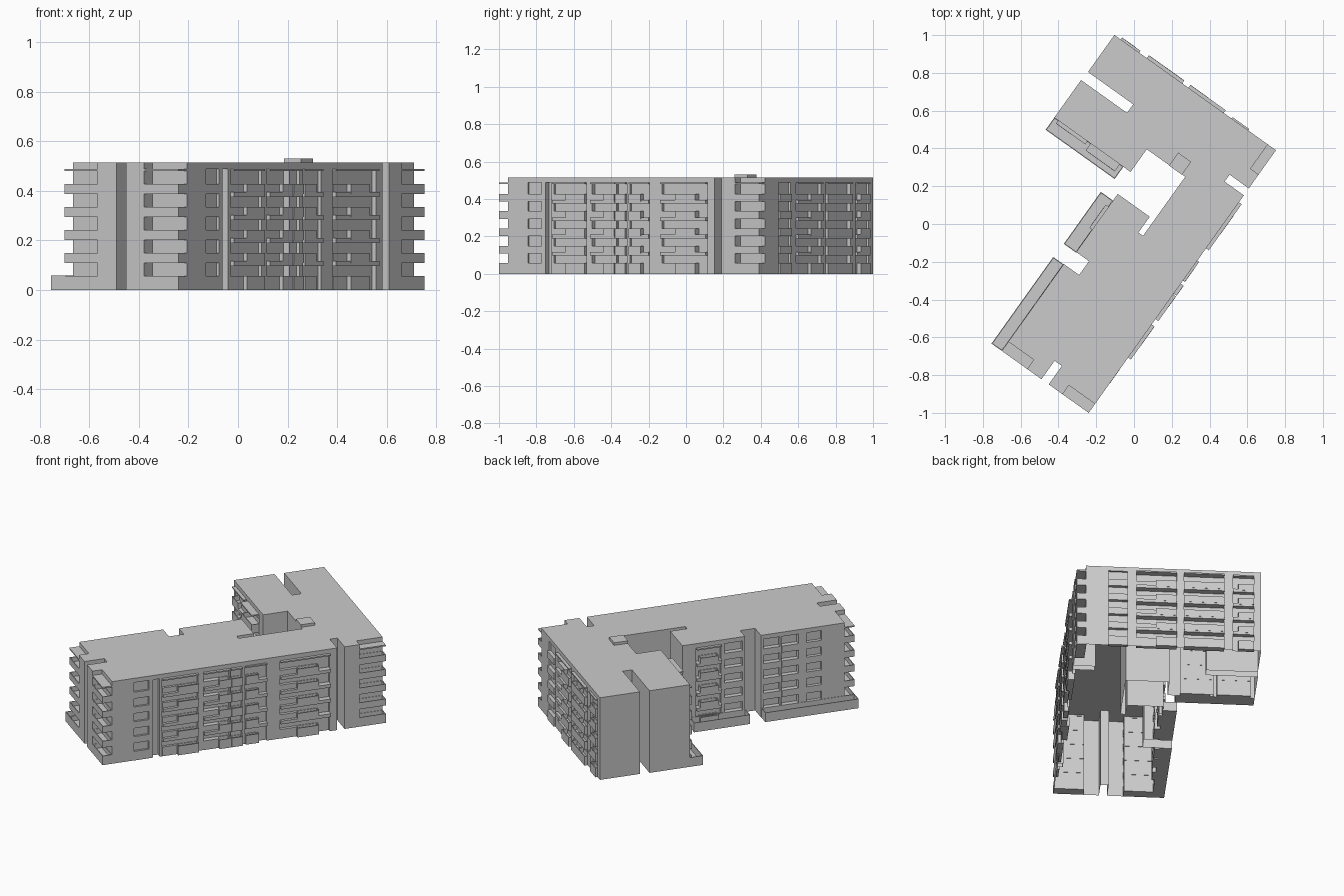
import bpy, bmesh, math
from mathutils import Matrix

if "Cube" in bpy.data.objects:
    bpy.data.objects.remove(bpy.data.objects["Cube"])

# Plan is drawn in local axes (a along the long street side, b across), then turned into place
PLACE = Matrix.Translation((-0.24, -1.0, 0)) @ Matrix.Rotation(math.radians(54.5), 4, 'Z')
ROOF, LIP, STEP, END, BACK = 0.515, 0.488, 0.0927, 1.708, 1.051


def finish(bm, name):
    bmesh.ops.recalc_face_normals(bm, faces=bm.faces)
    me = bpy.data.meshes.new(name)
    bm.to_mesh(me)
    bm.free()
    ob = bpy.data.objects.new(name, me)
    ob.matrix_world = PLACE
    bpy.context.collection.objects.link(ob)


def prism(bm, pts, z0, z1):
    """Extrude a plan outline; returns the bottom and top faces."""
    face = bm.faces.new([bm.verts.new((x, y, z0)) for x, y in pts])
    ext = bmesh.ops.extrude_face_region(bm, geom=[face], use_keep_orig=True)
    new = [g for g in ext['geom'] if isinstance(g, bmesh.types.BMVert)]
    bmesh.ops.translate(bm, verts=new, vec=(0, 0, z1 - z0))
    return face, [g for g in ext['geom'] if isinstance(g, bmesh.types.BMFace)][0]


def box(bm, r, z0, z1):
    a0, a1, b0, b1 = r
    return prism(bm, [(a0, b0), (a1, b0), (a1, b1), (a0, b1)], z0, z1)


def tray(bm, r, z0, z1, floor, wall=0.007):
    """Box with a sunken top: a balcony or terrace with parapets."""
    top = box(bm, r, z0, z1)[1]
    bm.normal_update()
    bmesh.ops.inset_region(bm, faces=[top], thickness=wall)
    ext = bmesh.ops.extrude_face_region(bm, geom=[top])
    if top.is_valid:
        bmesh.ops.delete(bm, geom=[top], context='FACES_ONLY')
    new = [g for g in ext['geom'] if isinstance(g, bmesh.types.BMVert)]
    bmesh.ops.translate(bm, verts=new, vec=(0, 0, floor - z1))


def jog(p, q, bays):
    """Edge p-q of the counter-clockwise plan, with the bays pushed inward."""
    ax = 0 if abs(q[0] - p[0]) > abs(q[1] - p[1]) else 1
    sign = 1 if q[ax] > p[ax] else -1
    pts = [p]
    for s0, s1, depth, _ in sorted(bays, key=lambda b: sign * b[0]):
        d = depth * (sign if ax == 0 else -sign)
        e0, e1 = (s0, s1) if sign > 0 else (s1, s0)
        for e, o in ((e0, 0), (e0, d), (e1, d), (e1, 0)):
            pts.append((e, p[1] + o) if ax == 0 else (p[0] + o, e))
    return pts + [q]


# Bays: (start, end, depth, parapets[(start, end, projection)])
STREET = [(.19, .28, .012, [(.19, .28, 0)]), (.306, .345, .03, []),
          (.36, .575, .014, [(.36, .45, 0), (.45, .575, .018)]),
          (.61, .77, .03, [(.61, .70, 0), (.70, .77, .018)]),
          (.775, .84, .014, [(.775, .84, .018)]),
          (.86, .99, .014, [(.86, .94, .012)]),
          (1.07, 1.37, .018, [(1.07, 1.17, 0), (1.17, 1.30, .018)])]
GABLE = [(.18, .29, .012, [(.18, .29, .008)]),
         (.34, .57, .02, [(.34, .45, 0), (.45, .57, .018)]),
         (.61, .84, .02, [(.61, .72, .018), (.72, .84, .018)]),
         (.89, 1.01, .014, [(.92, 1.01, .012)])]
COURT_A = [(.20, .29, .02, [(.20, .29, 0)]), (.34, .44, .03, [(.34, .44, 0)]),
           (.45, .55, .03, [(.45, .55, 0)])]
COURT_B = [(.67, .78, .03, [(.67, .78, 0)]), (.80, .95, .02, [(.82, .93, .018)])]
WING = [(.63, .82, .025, [(.63, .80, .045)]),
        (.84, 1.03, .025, [(.84, .93, 0), (.93, 1.03, .02)])]


def outline(cut):
    bays = lambda b: b if cut else []
    return (jog((.058, 0), (1.415, 0), bays(STREET))
            + [(1.415, .125), (1.46, .125), (1.46, 0), (1.55, 0), (1.55, .053)]
            + jog((END, .053), (END, BACK), bays(GABLE))
            + [(1.467, BACK), (1.467, .757), (1.411, .757), (1.411, 1.056)]
            + jog((1.167, 1.056), (1.167, .56), bays(WING))
            + [(1.315, .56), (1.315, .31), (.93, .31), (.93, .34), (1.033, .34)]
            + jog((1.033, .548), (.655, .548), bays(COURT_B))
            + [(.655, .465), (.565, .465)]
            + jog((.565, .565), (.06, .565), bays(COURT_A))
            + [(.06, .4), (0, .4), (0, .307), (.12, .307), (.12, .26),
               (0, .26), (0, .17), (.058, .17)])


# Hollow shell of walls with recessed bays, and the roof slab closing them
bm = bmesh.new()
caps = prism(bm, outline(True), 0, LIP)
bmesh.ops.recalc_face_normals(bm, faces=bm.faces)
bmesh.ops.delete(bm, geom=list(caps), context='FACES_ONLY')
me = bpy.data.meshes.new("walls")
bm.to_mesh(me)
bm.free()
walls = bpy.data.objects.new("walls", me)
walls.matrix_world = PLACE
bpy.context.collection.objects.link(walls)
bm = bmesh.new()
prism(bm, outline(False), LIP, ROOF)
finish(bm, "roof_slab")


def floors():
    """Bottom, top and floor heights of the balcony on each storey."""
    for k in range(5):
        z = .0163 + k * STEP
        yield (k, z if k else 0, z + .041, z + .012)


def facade(name, bays, ax, line, out):
    """Stack slabs, parapets and a canopy in every bay of one facade."""
    bm = bmesh.new()
    for s0, s1, depth, rails in bays:
        def rect(e0, e1, d):
            lo, hi = sorted((line - out * (depth + .001), line + out * d))
            return (e0, e1, lo, hi) if ax == 0 else (lo, hi, e0, e1)
        if not rails:
            continue
        proj = max(r[2] for r in rails)
        for k, z0, z1, zf in floors():
            if k and proj > .01:
                box(bm, rect(s0, s1, proj), z0 - .012, z0 + .008)
            for p0, p1, d in rails:
                if d < .01:
                    box(bm, rect(p0, p1, d + .001), z0, z1)
                else:
                    tray(bm, rect(p0, p1, d + .001), z0, z1, zf)
        if proj > .01:
            box(bm, rect(s0, s1, proj), .480, LIP)
    finish(bm, name)


facade("street_balconies", STREET, 0, 0, -1)
facade("gable_balconies", GABLE, 1, END, 1)
facade("court_balconies_south", COURT_A, 0, .565, 1)
facade("court_balconies_north", COURT_B, 0, .548, 1)
facade("wing_balconies", WING, 1, 1.167, -1)

# Corner balconies
for name, r in (("corner_balconies_left", (0, .062, .398, .565)),
                ("corner_balconies_front", (0, .06, 0, .172)),
                ("corner_balconies_back", (1.548, END, 0, .055))):
    bm = bmesh.new()
    for k, z0, z1, zf in floors():
        tray(bm, r, z0, z1, zf)
    box(bm, r, .480, LIP)
    finish(bm, name)

# Ground-floor terraces with low walls
for name, r in (("terrace_south", (0, .563, .563, .632)),
                ("terrace_middle", (.652, .99, .546, .627)),
                ("terrace_wing", (1.088, 1.169, .607, 1.056))):
    bm = bmesh.new()
    tray(bm, r, 0, .058, .012)
    finish(bm, name)

# Lift housing on the roof
bm = bmesh.new()
box(bm, (1.313, 1.397, .33, .414), LIP, .531)
finish(bm, "lift_housing")
